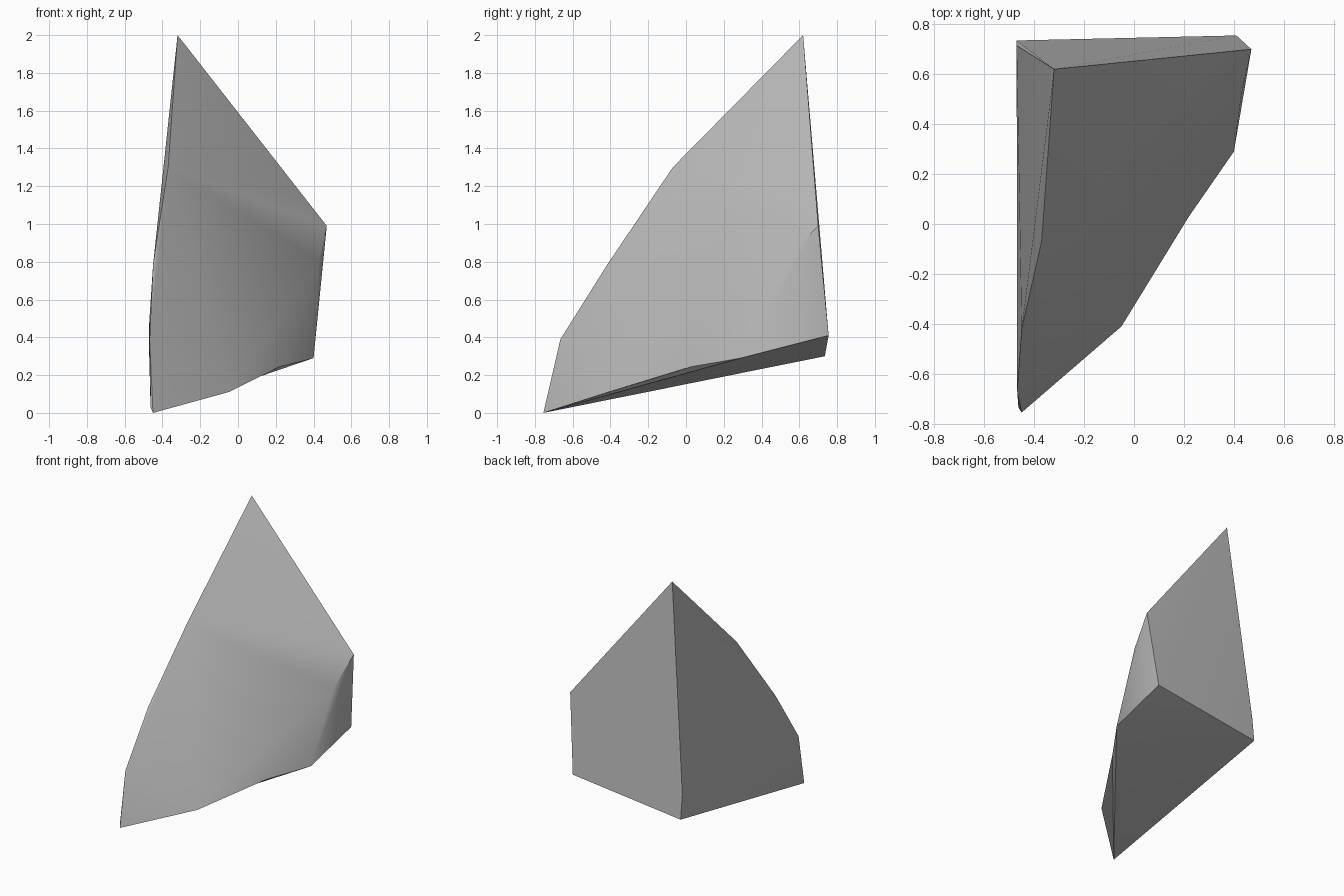
import bpy
import bmesh
import math

cube = bpy.data.objects.get("Cube")
if cube:
    bpy.data.objects.remove(cube)

# Stone colour
stone = bpy.data.materials.new("grey_stone")
stone.use_nodes = True
colour = (0.5, 0.5, 0.5, 1)
stone.diffuse_color = colour
bsdf = next(n for n in stone.node_tree.nodes if n.type == "BSDF_PRINCIPLED")
bsdf.inputs["Base Color"].default_value = colour

# Corners of the shard, grouped by ridge
peak = (-0.32, 0.62, 2.0)
left_crest = [(-0.37, -0.07, 1.30), (-0.45, -0.42, 0.78), (-0.468, -0.665, 0.39)]
toe = [(-0.45, -0.72, 0.05), (-0.463, -0.735, 0.03), (-0.45, -0.755, 0.0)]
shoulder = [(0.35, 0.67, 1.13), (0.47, 0.70, 0.99)]
right_facet = [(0.43, 0.52, 0.80), (0.405, 0.37, 0.46),
               (0.43, 0.735, 0.62), (0.41, 0.755, 0.41)]
back_corner = [(-0.47, 0.715, 0.48), (-0.47, 0.735, 0.30)]
lower_front, lower_right = (-0.05, -0.41, 0.11), (0.40, 0.29, 0.29)

# Wrap the corners in a faceted skin
bm = bmesh.new()
for co in [peak] + left_crest + toe + shoulder + right_facet + back_corner:
    bm.verts.new(co)
a = bm.verts.new(lower_front)
b = bm.verts.new(lower_right)
bmesh.ops.convex_hull(bm, input=bm.verts[:])
bmesh.ops.delete(bm, geom=[v for v in bm.verts if not v.link_faces], context="VERTS")

# Chip the lower front rim slightly inward
rim = bm.edges.get((a, b)) if a.is_valid and b.is_valid else None
if rim:
    chip = bmesh.utils.edge_split(rim, a, 0.6)[1]
    chip.co = (0.22, 0.03, 0.245)
bmesh.ops.triangulate(bm, faces=bm.faces[:])
bmesh.ops.recalc_face_normals(bm, faces=bm.faces[:])

mesh = bpy.data.meshes.new("rock_shard")
bm.to_mesh(mesh)
bm.free()
mesh.materials.append(stone)
shard = bpy.data.objects.new("rock_shard", mesh)
bpy.context.collection.objects.link(shard)

# Soft faces, crisp ridges
bpy.ops.object.select_all(action="DESELECT")
shard.select_set(True)
bpy.context.view_layer.objects.active = shard
bpy.ops.object.shade_smooth_by_angle(angle=math.radians(30))
